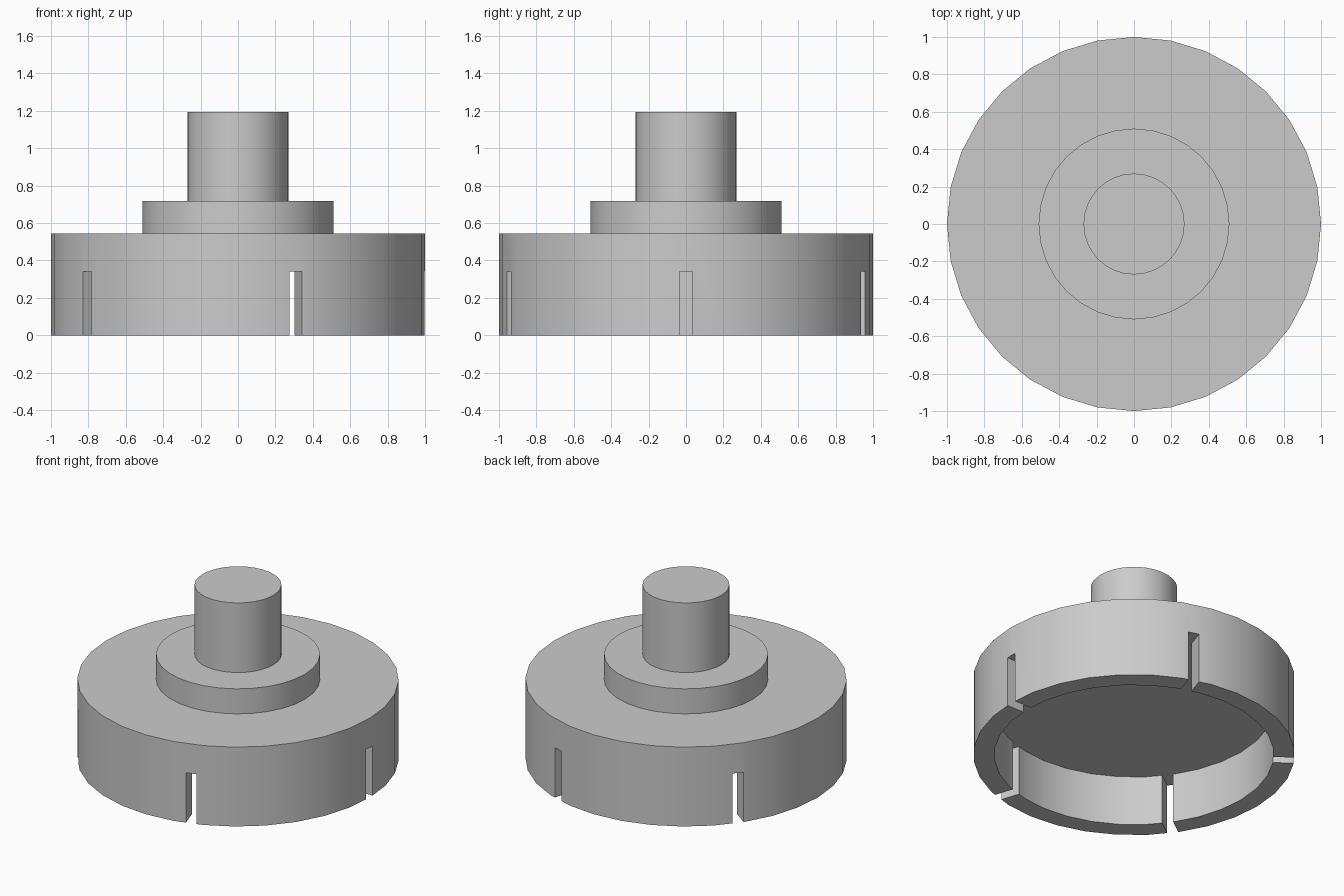
import bpy
import math

cube = bpy.data.objects.get("Cube")
if cube:
    bpy.data.objects.remove(cube, do_unlink=True)

SIDES = 32
SLOTS = 5
OUTER, INNER = 1.0, 0.87
CAVITY_TOP, BASE_TOP, COLLAR_TOP, SHAFT_TOP = 0.342, 0.545, 0.717, 1.195
SLOT_WIDTH = 0.07

grey = bpy.data.materials.new("plain grey")
grey.use_nodes = True
grey.diffuse_color = (0.6, 0.6, 0.6, 1)
grey.node_tree.nodes["Principled BSDF"].inputs["Base Color"].default_value = grey.diffuse_color


def disc(name, radius, bottom, top):
    """Upright cylinder with a corner on each axis."""
    bpy.ops.mesh.primitive_cylinder_add(
        vertices=SIDES, radius=radius, depth=top - bottom,
        location=(0, 0, (bottom + top) / 2))
    obj = bpy.context.object
    obj.name = name
    obj.data.materials.append(grey)
    return obj


def cut(target, cutter):
    """Subtract the cutter for good, then remove it."""
    mod = target.modifiers.new("cut", 'BOOLEAN')
    mod.operation = 'DIFFERENCE'
    mod.solver = 'EXACT'
    mod.object = cutter
    bpy.context.view_layer.objects.active = target
    bpy.ops.object.modifier_apply(modifier=mod.name)
    bpy.data.objects.remove(cutter, do_unlink=True)


# Stepped body: wide cup, collar and shaft
base = disc("base_cup", OUTER, 0, BASE_TOP)
collar = disc("collar", 0.51, BASE_TOP, COLLAR_TOP)
shaft = disc("shaft", 0.27, COLLAR_TOP, SHAFT_TOP)

# Hollow underside
cut(base, disc("cavity_cutter", INNER, -0.2, CAVITY_TOP))

# Evenly spaced slots through the rim
for i in range(SLOTS):
    a = math.tau * i / SLOTS
    bpy.ops.mesh.primitive_cube_add(
        size=1, rotation=(0, 0, a),
        location=(0.95 * math.cos(a), 0.95 * math.sin(a), CAVITY_TOP / 2 - 0.1))
    slot = bpy.context.object
    slot.scale = (0.3, SLOT_WIDTH, CAVITY_TOP + 0.2)
    slot.data.materials.append(grey)
    bpy.context.view_layer.update()
    cut(base, slot)

# Smooth round walls with crisp rims
for obj in (base, collar, shaft):
    bpy.ops.object.select_all(action='DESELECT')
    obj.select_set(True)
    bpy.context.view_layer.objects.active = obj
    bpy.ops.object.shade_smooth_by_angle(angle=math.radians(30))
